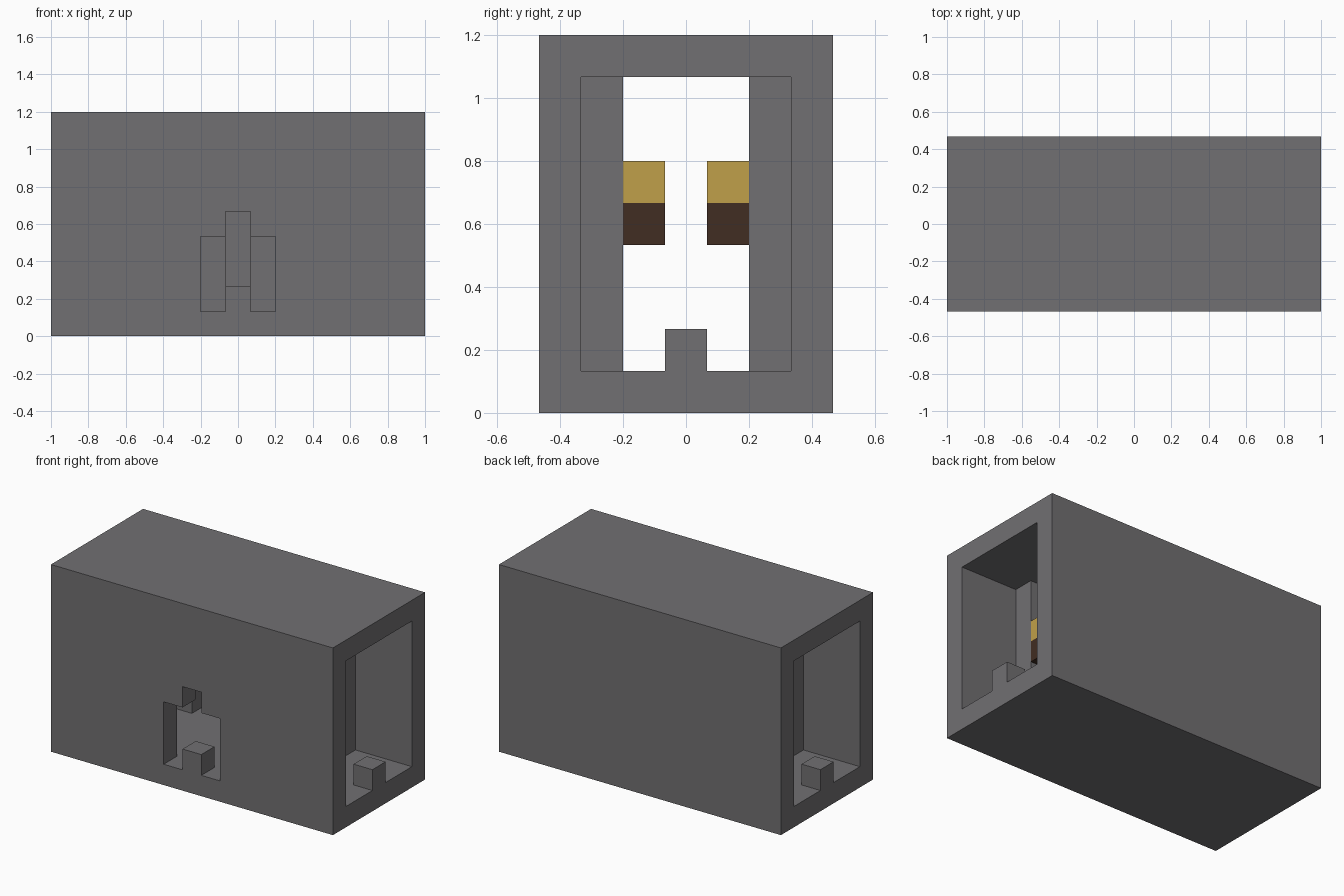
import bpy
import bmesh
from mathutils import Matrix, Vector

U = 2 / 15  # one block

old = bpy.data.objects.get("Cube")
if old:
    bpy.data.objects.remove(old, do_unlink=True)


def material(name, rgb):
    mat = bpy.data.materials.new(name)
    mat.use_nodes = True
    color = (*rgb, 1)
    mat.diffuse_color = color
    mat.node_tree.nodes["Principled BSDF"].inputs["Base Color"].default_value = color
    return mat


stone = material("stone grey", (0.165, 0.16, 0.168))
flame = material("flame gold", (0.53, 0.35, 0.067))
wood = material("dark wood", (0.052, 0.026, 0.016))


def add_mesh(name, bm, mat):
    bmesh.ops.recalc_face_normals(bm, faces=bm.faces)
    mesh = bpy.data.meshes.new(name)
    bm.to_mesh(mesh)
    bm.free()
    mesh.materials.append(mat)
    obj = bpy.data.objects.new(name, mesh)
    bpy.context.scene.collection.objects.link(obj)
    return obj


def box(name, centre, size, mat):
    """Box with centre and size in blocks."""
    bm = bmesh.new()
    place = Matrix.Translation(Vector(centre) * U) @ Matrix.Diagonal((*(Vector(size) * U), 1))
    bmesh.ops.create_cube(bm, size=1, matrix=place)
    return add_mesh(name, bm, mat)


def prism(name, outline, y0, y1, mat):
    """Outline in x and z, extruded along y, in blocks."""
    bm = bmesh.new()
    face = bm.faces.new([bm.verts.new((x * U, y0 * U, z * U)) for x, z in outline])
    grown = bmesh.ops.extrude_face_region(bm, geom=[face])
    verts = [g for g in grown["geom"] if isinstance(g, bmesh.types.BMVert)]
    bmesh.ops.translate(bm, verts=verts, vec=(0, (y1 - y0) * U, 0))
    return add_mesh(name, bm, mat)


def cut(target, cutter):
    mod = target.modifiers.new(cutter.name, "BOOLEAN")
    mod.operation = "DIFFERENCE"
    mod.solver = "EXACT"
    mod.object = cutter
    cutter.hide_render = True
    cutter.hide_viewport = True
    cutter.display_type = "WIRE"


# Hall: a long block hollowed from end to end
hall = box("hall_shell", (0, 0, 4.5), (15, 7, 9), stone)
cut(hall, box("tunnel_cutter", (0, 0, 4.5), (17, 5, 7), stone))

# Front doorway: stepped arch on top, a step left standing in the middle
half = [(0.5, 2), (0.5, 1), (1.5, 1), (1.5, 4), (0.5, 4), (0.5, 5)]
doorway = half + [(-x, z) for x, z in reversed(half)]
cut(hall, prism("doorway_cutter", doorway, -4, -2, stone))

# Steps at both open ends, pillars in the corners with wall torches
for sx, end in ((1, "left"), (-1, "right")):
    box(f"{end}_end_step", (7 * sx, 0, 1.5), (1, 1, 1), stone)
    for sy, side in ((-1, "front"), (1, "back")):
        tag = f"{side}_{end}"
        box(f"{tag}_pillar", (4 * sx, 2 * sy, 4.5), (1, 1, 7), stone)
        box(f"{tag}_torch_handle", (4 * sx, sy, 4.5), (1, 1, 1), wood)
        box(f"{tag}_torch_flame", (4 * sx, sy, 5.5), (1, 1, 1), flame)

# Middle pillar facing the doorway
box("back_middle_pillar", (0, 2, 4.5), (1, 1, 7), stone)
